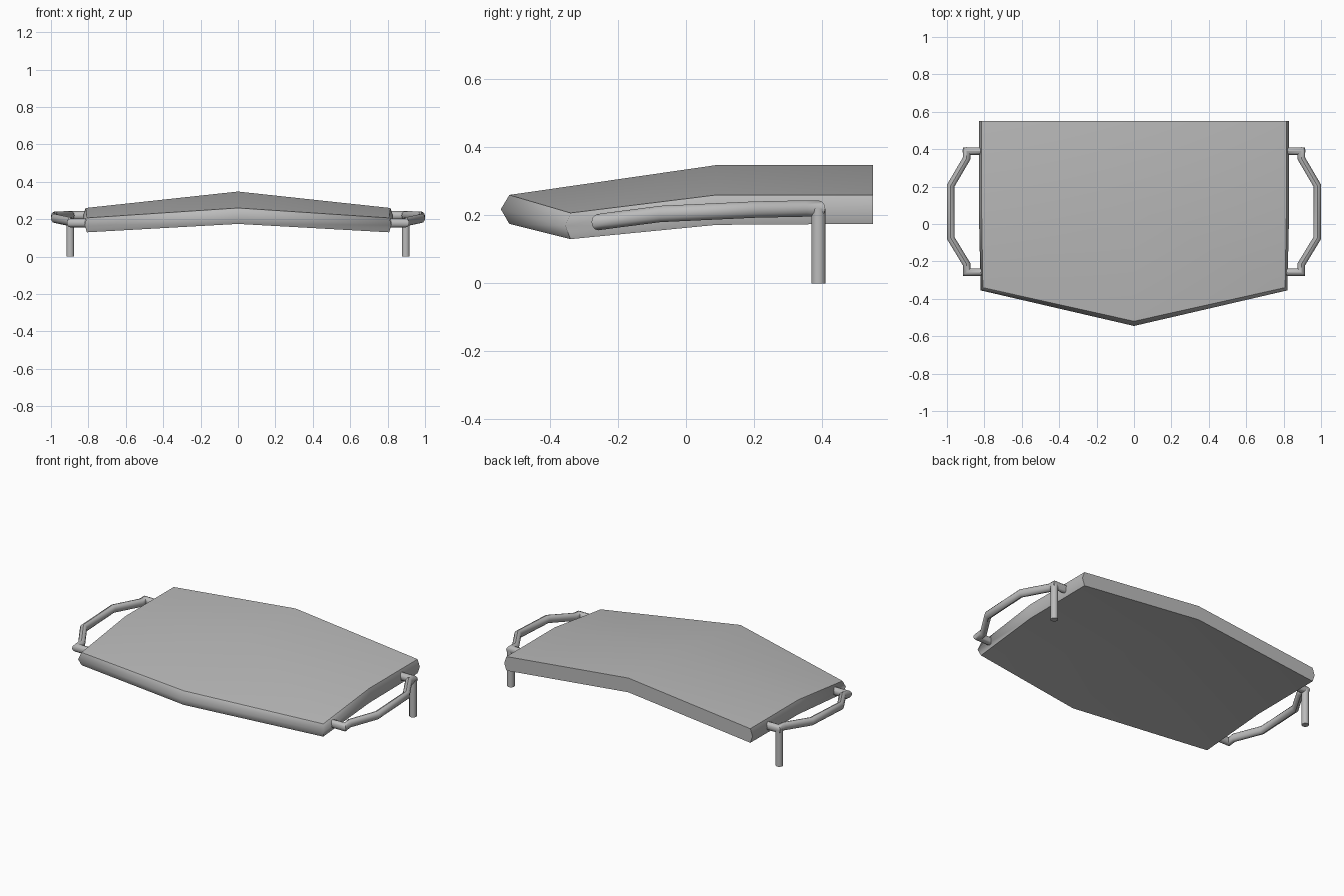
import bpy, bmesh, math
from mathutils import Vector

cube = bpy.data.objects.get("Cube")
if cube:
    bpy.data.objects.remove(cube, do_unlink=True)

grey = bpy.data.materials.new("plain grey")
grey.use_nodes = True
GREY = (0.5, 0.5, 0.5, 1)
grey.diffuse_color = GREY
grey.node_tree.nodes["Principled BSDF"].inputs["Base Color"].default_value = GREY


def add_object(name, bm):
    bmesh.ops.recalc_face_normals(bm, faces=bm.faces)
    mesh = bpy.data.meshes.new(name)
    bm.to_mesh(mesh)
    bm.free()
    mesh.materials.append(grey)
    ob = bpy.data.objects.new(name, mesh)
    bpy.context.collection.objects.link(ob)
    return ob


def smooth(ob, degrees):
    bpy.ops.object.select_all(action="DESELECT")
    ob.select_set(True)
    bpy.context.view_layer.objects.active = ob
    bpy.ops.object.shade_smooth_by_angle(angle=math.radians(degrees))


# Roof panel: ridged slab with a drooping front and a pointed rim
# Rows run from back to front: centre (y, top, bottom), then edge (x, y, top, bottom)
CENTRE = [(0.55, 0.348, 0.262), (0.09, 0.348, 0.262), (-0.52, 0.26, 0.175)]
EDGE = [(0.815, 0.55, 0.26, 0.175), (0.815, 0.09, 0.26, 0.172), (0.808, -0.34, 0.207, 0.13)]
RIM = [(0.83, 0.55), (0.83, 0.09), (0.82, -0.355)]

bm = bmesh.new()
top, low, rim = {}, {}, {}
for row in range(3):
    y, zt, zb = CENTRE[row]
    top[0, row], low[0, row] = bm.verts.new((0, y, zt)), bm.verts.new((0, y, zb))
    x, y, zt, zb = EDGE[row]
    for s in (-1, 1):
        top[s, row], low[s, row] = bm.verts.new((s * x, y, zt)), bm.verts.new((s * x, y, zb))
        rim[s, row] = bm.verts.new((s * RIM[row][0], RIM[row][1], (zt + zb) / 2))
rim[0, 2] = bm.verts.new((0, -0.545, 0.218))

for s in (-1, 1):
    for row in (0, 1):
        for g in (top, low):
            bm.faces.new((g[0, row], g[s, row], g[s, row + 1], g[0, row + 1]))
            bm.faces.new((g[s, row], rim[s, row], rim[s, row + 1], g[s, row + 1]))
    for g in (top, low):
        bm.faces.new((g[0, 2], g[s, 2], rim[s, 2], rim[0, 2]))
    bm.faces.new((top[0, 0], top[s, 0], rim[s, 0], low[s, 0], low[0, 0]))

# Keep the rim rounded but crisp against the broad faces
bmesh.ops.recalc_face_normals(bm, faces=bm.faces)
bm.normal_update()
for f in bm.faces:
    f.smooth = True
for e in bm.edges:
    a, b = (f.normal for f in e.link_faces)
    seam = (abs(a.z) > 0.9) != (abs(b.z) > 0.9)
    e.smooth = not seam and a.angle(b) < math.radians(68)
add_object("roof_panel", bm)


def sweep(path, rx, rz, sides=12):
    """Elliptical tube along a path, mitred in plan."""
    bm = bmesh.new()
    pts = [Vector(p) for p in path]
    rings = []
    for i, p in enumerate(pts):
        before = (p - pts[i - 1]).xy.normalized() if i else None
        after = (pts[i + 1] - p).xy.normalized() if i < len(pts) - 1 else None
        d1, d2 = before or after, after or before
        mid = (d1 + d2).normalized()
        side = Vector((mid.y, -mid.x, 0)) / mid.dot(d1)
        ring = []
        for k in range(sides):
            a = math.tau * k / sides
            ring.append(bm.verts.new(p + side * rx * math.cos(a) + Vector((0, 0, rz * math.sin(a)))))
        rings.append(ring)
    for r, q in zip(rings, rings[1:]):
        for k in range(sides):
            n = (k + 1) % sides
            bm.faces.new((r[k], r[n], q[n], q[k]))
    bm.faces.new(rings[0])
    bm.faces.new(rings[-1])
    return bm


# Side rails and rear posts
RAIL = [(0.79, 0.39, 0.22), (0.895, 0.39, 0.22), (0.895, 0.35, 0.22), (0.98, 0.205, 0.217),
        (0.98, -0.075, 0.204), (0.895, -0.215, 0.186), (0.895, -0.258, 0.18), (0.79, -0.258, 0.18)]
for s, label in ((1, "left"), (-1, "right")):
    rail = add_object(label + "_rail", sweep([(s * x, y, z) for x, y, z in RAIL], 0.02, 0.024))
    smooth(rail, 35)
    bpy.ops.mesh.primitive_cylinder_add(vertices=12, radius=0.021, depth=0.22,
                                        location=(s * 0.897, 0.39, 0.11))
    post = bpy.context.object
    post.name = label + "_post"
    post.data.materials.append(grey)
    smooth(post, 35)
